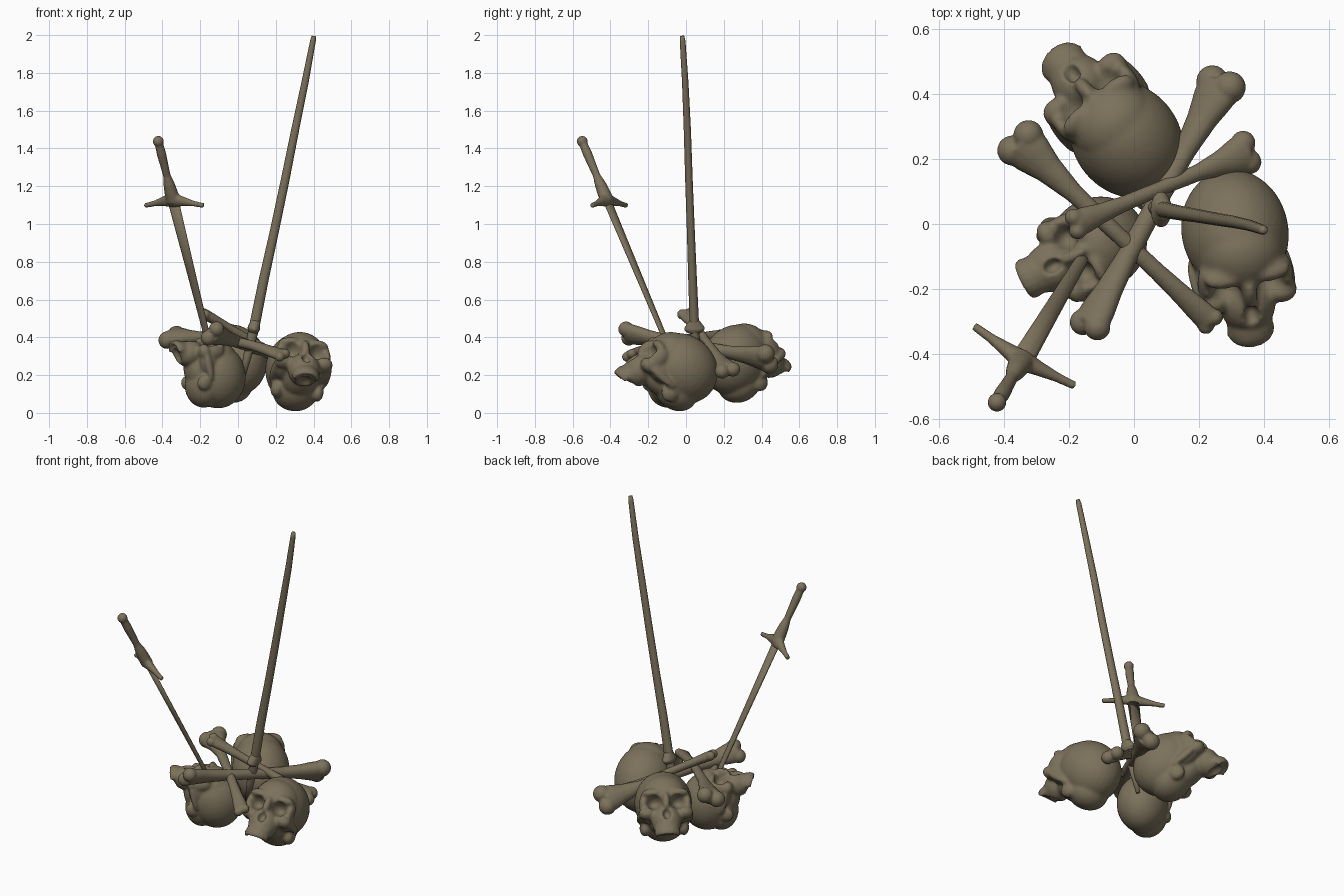
import bpy, bmesh, math
from mathutils import Matrix, Vector as V

if "Cube" in bpy.data.objects:
    bpy.data.objects.remove(bpy.data.objects["Cube"])

MAT = bpy.data.materials.new("old_bone_brown")
MAT.diffuse_color = (0.2, 0.165, 0.105, 1)
MAT.use_nodes = True
MAT.node_tree.nodes["Principled BSDF"].inputs["Base Color"].default_value = MAT.diffuse_color


def ball(bm, c, r):
    """Ellipsoid with centre c and radii r."""
    m = Matrix.Translation(c) @ Matrix.Diagonal((*r, 1))
    bmesh.ops.create_uvsphere(bm, u_segments=32, v_segments=20, radius=1, matrix=m)


def pair(bm, c, r):
    for s in (-1, 1):
        ball(bm, (s * c[0], c[1], c[2]), r)


def tube(bm, pts, radii, side, n=16):
    """Elliptical loft along pts; the first radius lies along side."""
    pts = [V(p) for p in pts]
    rings = []
    for i, p in enumerate(pts):
        t = (pts[min(i + 1, len(pts) - 1)] - pts[max(i - 1, 0)]).normalized()
        u = V(side)
        u = (u - t * u.dot(t)).normalized()
        w = t.cross(u)
        a, b = radii[i]
        rings.append([bm.verts.new(p + u * a * math.cos(k * math.tau / n)
                                   + w * b * math.sin(k * math.tau / n)) for k in range(n)])
    faces = [bm.faces.new((r[k], r[(k + 1) % n], q[(k + 1) % n], q[k]))
             for r, q in zip(rings, rings[1:]) for k in range(n)]
    faces += [bm.faces.new(rings[0][::-1]), bm.faces.new(rings[-1])]
    bmesh.ops.recalc_face_normals(bm, faces=faces)


def make(name, bm):
    me = bpy.data.meshes.new(name)
    bm.to_mesh(me)
    bm.free()
    me.materials.append(MAT)
    ob = bpy.data.objects.new(name, me)
    bpy.context.collection.objects.link(ob)
    for p in me.polygons:
        p.use_smooth = True
    return ob


def fuse(ob, voxel, cutter=None, smooth=4):
    """Melt overlapping parts into one skin, carve it, soften it and bake."""
    def remesh():
        m = ob.modifiers.new("skin", 'REMESH')
        m.mode, m.voxel_size, m.use_smooth_shade = 'VOXEL', voxel, True
    remesh()
    if cutter:
        m = ob.modifiers.new("carve", 'BOOLEAN')
        m.operation, m.object, m.solver = 'DIFFERENCE', cutter, 'EXACT'
        remesh()
    m = ob.modifiers.new("soften", 'SMOOTH')
    m.factor, m.iterations = 0.5, smooth
    dg = bpy.context.evaluated_depsgraph_get()
    me = bpy.data.meshes.new_from_object(ob.evaluated_get(dg))
    ob.modifiers.clear()
    ob.data = me
    me.materials.clear()
    me.materials.append(MAT)
    for p in me.polygons:
        p.use_smooth = True
        p.material_index = 0


# Skull, modelled once facing -y around the middle of the cranium
bm = bmesh.new()
ball(bm, (0, .02, .005), (.16, .195, .172))       # cranium
ball(bm, (0, -.07, .01), (.132, .122, .128))      # forehead
ball(bm, (0, .07, -.1), (.12, .12, .1))           # back of the base
ball(bm, (0, -.03, -.12), (.09, .12, .07))        # base
pair(bm, (.066, -.155, .012), (.066, .042, .028))  # brows
pair(bm, (.123, -.13, -.045), (.022, .04, .065))  # outer eye rims
pair(bm, (.1, -.08, -.08), (.042, .085, .055))    # temples
pair(bm, (.105, -.145, -.1), (.047, .045, .036))  # cheekbones
pair(bm, (.138, -.06, -.1), (.02, .09, .022))     # cheek arches
pair(bm, (.108, .035, -.135), (.03, .045, .045))  # ear bones
ball(bm, (0, -.145, -.145), (.084, .078, .09))    # upper jaw
ball(bm, (0, -.17, -.2), (.07, .062, .038))       # gum
ball(bm, (0, -.192, -.045), (.022, .03, .055))    # nose bridge
for k in range(9):                                # teeth
    a = math.radians(-80 + 20 * k)
    ball(bm, (.062 * math.sin(a), -.17 - .058 * math.cos(a), -.222), (.012, .012, .026))
skull = make("back_skull", bm)
bm = bmesh.new()
pair(bm, (.067, -.2, -.043), (.046, .08, .042))   # eye sockets
ball(bm, (0, -.228, -.118), (.026, .05, .036))    # nose hole
ball(bm, (0, -.14, -.25), (.044, .06, .045))      # palate
holes = make("skull_cutter", bm)
holes.hide_render = True
fuse(skull, .008, holes, 3)
bpy.data.objects.remove(holes)


def place(ob, at, facing, pitch, roll=0, s=1):
    ob.matrix_world = (Matrix.Translation(at)
                       @ Matrix.Rotation(math.atan2(facing[0], -facing[1]), 4, 'Z')
                       @ Matrix.Rotation(-math.radians(pitch), 4, 'X')
                       @ Matrix.Rotation(math.radians(roll), 4, 'Y') @ Matrix.Scale(s, 4))


def copy_skull(name):
    ob = bpy.data.objects.new(name, skull.data)
    bpy.context.collection.objects.link(ob)
    return ob


place(skull, (-.035, .275, .29), (-.64, .77), 40, 0, 1.03)
place(copy_skull("right_skull"), (.315, -.04, .245), (.26, -.96), 40, 8, 1.03)
place(copy_skull("left_skull"), (-.12, -.065, .215), (-.9, -.45), 78, 0, .9)


# Crossed long bones with a pair of knuckles at each end
def bone(name, p0, p1, w0, w1, shaft, side, bend=0.0):
    p0, p1 = V(p0), V(p1)
    ts = (0, .06, .15, .28, .5, .72, .85, .94, 1)
    mix = (1, .9, .45, .1, 0, .1, .45, .9, 1)
    pts, rad = [], []
    for t, m in zip(ts, mix):
        w = w0 if t < .5 else w1
        pts.append(p0.lerp(p1, t) + V((0, 0, bend * math.sin(math.pi * t))))
        rad.append((shaft + (w - shaft) * m, shaft + (w * .65 - shaft) * m))
    bm = bmesh.new()
    tube(bm, pts, rad, side)
    d = (p1 - p0).normalized()
    u = V(side)
    u = (u - d * u.dot(d)).normalized()
    for p, w in ((p0, w0), (p1, w1)):
        for s in (-1, 1):
            ball(bm, p + u * s * w * .5, (w * .62,) * 3)
    fuse(make(name, bm), .007)


bone("low_bone", (-.35, .25, .4), (.235, -.3, .305), .075, .042, .026, (.62, .66, .4), .035)
bone("top_bone", (-.135, -.31, .42), (.268, .43, .285), .066, .08, .031, (.7, -.35, .8))
bone("leaning_bone", (-.18, 0, .525), (.345, .22, .225), .044, .062, .023, (-.35, .9, .2))

# Dagger driven into the left skull
C = V((-.345, -.42, 1.13))                         # guard centre
A = V((-.25, -.42, 1)).normalized()                # towards the pommel
G = V((.86, -.51, 0)).normalized()                 # along the guard
bm = bmesh.new()
tube(bm, [C - A * d for d in (1.0, .8, .4, 0)],
     [(.008, .005), (.02, .012), (.027, .014), (.035, .016)], G, 8)
make("dagger_blade", bm)
bm = bmesh.new()
tube(bm, [C + G * s - A * (abs(s) * .2) for s in (-.18, -.12, -.06, 0, .06, .12, .18)],
     [(.013, .013), (.015, .015), (.026, .022), (.045, .03), (.026, .022), (.015, .015), (.013, .013)], A)
tube(bm, [C + A * d for d in (-.01, .04, .09, .14, .2, .27, .33)],
     [(.045, .034), (.036, .034), (.03, .03), (.02, .02), (.022, .022), (.025, .025), (.022, .022)], G)
ball(bm, C + A * .342, (.029, .029, .029))         # pommel
fuse(make("dagger_hilt", bm), .006, None, 3)

# Long curved sword standing in the middle of the pile
bm = bmesh.new()
tube(bm, [(.02, .06, .17), (.05, .053, .3), (.085, .045, .45), (.135, .035, .7), (.19, .026, .95),
          (.247, .016, 1.22), (.303, .007, 1.5), (.355, -.004, 1.75), (.397, -.018, 1.97), (.401, -.02, 1.995)],
     [(.012, .012), (.022, .022), (.028, .025), (.026, .023), (.024, .021),
      (.023, .02), (.021, .019), (.019, .017), (.015, .015), (.011, .011)], (1, 0, 0))
make("sword_blade", bm)
bm = bmesh.new()
tube(bm, [(.078, .046, .425), (.083, .045, .445), (.088, .044, .465), (.094, .043, .49)],
     [(.026, .04), (.034, .058), (.03, .045), (.026, .026)], (1, 0, 0))
fuse(make("sword_guard", bm), .006, None, 1)
